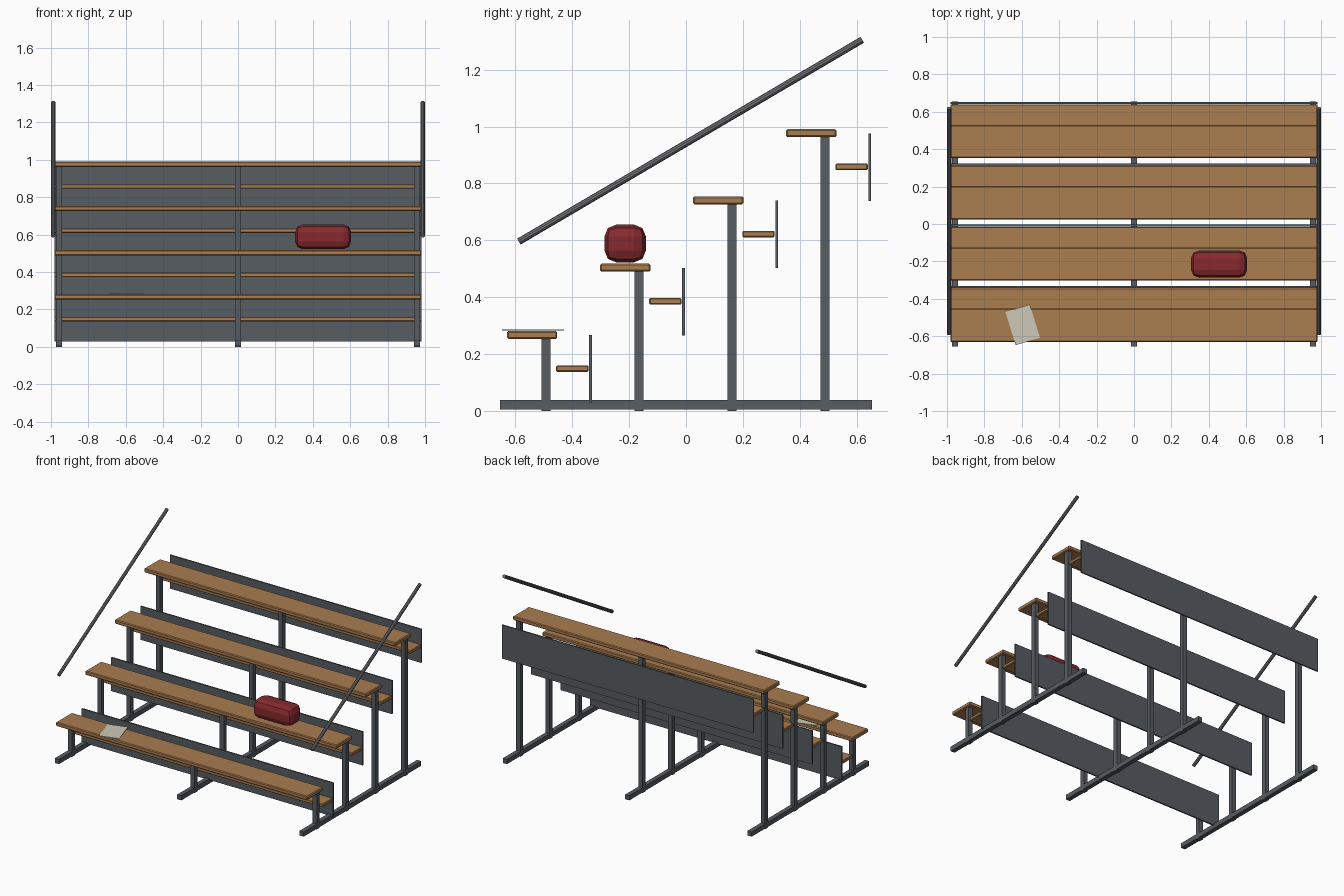
import bpy, bmesh, math
from mathutils import Vector, Matrix

if "Cube" in bpy.data.objects:
    bpy.data.objects.remove(bpy.data.objects["Cube"])


def material(name, rgb):
    lin = [((c / 255 + 0.055) / 1.055) ** 2.4 for c in rgb]
    m = bpy.data.materials.new(name)
    m.diffuse_color = (*lin, 1)
    m.use_nodes = True
    m.node_tree.nodes["Principled BSDF"].inputs["Base Color"].default_value = m.diffuse_color
    return m


WOOD = material("wood", (170, 125, 80))
STEEL = material("painted steel", (86, 93, 98))
RAIL = material("rail grey", (112, 114, 118))
RED = material("bag red", (134, 42, 46))
PAPER = material("paper", (206, 200, 184))


def finish(bm, name, mat, matrix):
    mesh = bpy.data.meshes.new(name)
    bm.to_mesh(mesh)
    bm.free()
    ob = bpy.data.objects.new(name, mesh)
    ob.matrix_world = matrix
    mesh.materials.append(mat)
    bpy.context.collection.objects.link(ob)
    return ob


def box(name, lo, hi, mat, bevel=0.0, segments=1, turn=0.0):
    lo, hi = Vector(lo), Vector(hi)
    bm = bmesh.new()
    bmesh.ops.create_cube(bm, size=1)
    bmesh.ops.scale(bm, vec=hi - lo, verts=bm.verts)
    if bevel:
        bmesh.ops.bevel(bm, geom=bm.edges[:], offset=bevel, segments=segments,
                        profile=0.5, affect='EDGES')
    return finish(bm, name, mat,
                  Matrix.Translation((lo + hi) / 2) @ Matrix.Rotation(turn, 4, 'Z'))


def tube(name, a, b, radius, mat, sides=10):
    a, b = Vector(a), Vector(b)
    bm = bmesh.new()
    bmesh.ops.create_cone(bm, cap_ends=True, segments=sides, radius1=radius,
                          radius2=radius, depth=(b - a).length)
    rot = (b - a).to_track_quat('Z', 'Y').to_matrix().to_4x4()
    return finish(bm, name, mat, Matrix.Translation((a + b) / 2) @ rot)


W = 0.982
FRAMES = (-0.956, 0.0, 0.956)

# Ground beams
for x in FRAMES:
    box("ground_beam", (x - 0.016, -0.655, 0.005), (x + 0.016, 0.655, 0.038), STEEL)

# Four tiers: seat, foot board, riser panel and posts
for i in range(4):
    y, z = 0.3275 * i, 0.2365 * i
    box("seat_plank", (-W, -0.63 + y, 0.253 + z), (W, -0.453 + y, 0.281 + z), WOOD, 0.005)
    box("foot_board", (-W, -0.457 + y, 0.137 + z), (W, -0.343 + y, 0.160 + z), WOOD, 0.004)
    box("riser_panel", (-W, -0.341 + y, 0.029 + z), (W, -0.331 + y, 0.266 + z), STEEL)
    for x in FRAMES:
        box("post", (x - 0.016, -0.509 + y, 0), (x + 0.016, -0.477 + y, 0.254 + z), STEEL)

# Sloping hand rails
for s in (-1, 1):
    tube("hand_rail", (s * 0.988, -0.588, 0.595), (s * 0.988, 0.62, 1.305), 0.012, RAIL)

# Bag on the second seat
box("bag", (0.305, -0.287, 0.522), (0.605, -0.141, 0.655), RED, 0.042, 2)

# Loose sheet on the first seat
box("paper_sheet", (-0.663, -0.632, 0.282), (-0.527, -0.446, 0.285), PAPER, turn=0.3)
